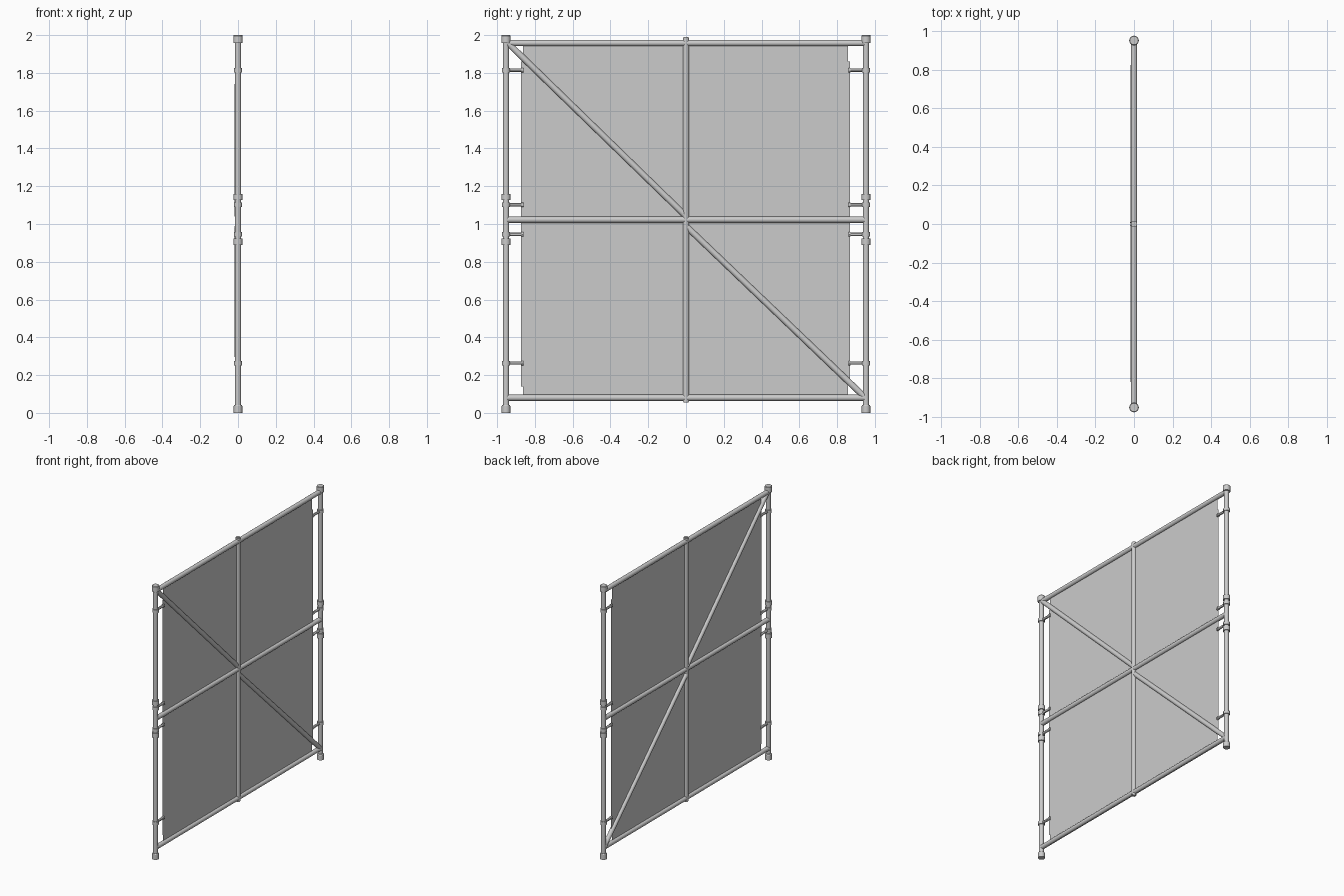
import bpy
import bmesh
from mathutils import Vector

if "Cube" in bpy.data.objects:
    bpy.data.objects.remove(bpy.data.objects["Cube"])

POST_Y = 0.953
R = 0.0165


def finish(bm, name):
    mesh = bpy.data.meshes.new(name)
    bmesh.ops.recalc_face_normals(bm, faces=bm.faces)
    bm.to_mesh(mesh)
    bm.free()
    ob = bpy.data.objects.new(name, mesh)
    bpy.context.collection.objects.link(ob)
    bpy.ops.object.select_all(action='DESELECT')
    bpy.context.view_layer.objects.active = ob
    ob.select_set(True)
    bpy.ops.object.shade_smooth_by_angle()
    return ob


def tube(name, a, b, r, r2=None, sides=16):
    """Capped round bar running from a to b."""
    a, b = Vector(a), Vector(b)
    bm = bmesh.new()
    bmesh.ops.create_cone(bm, cap_ends=True, segments=sides, radius1=r,
                          radius2=r if r2 is None else r2, depth=(b - a).length)
    rot = Vector((0, 0, 1)).rotation_difference(b - a).to_matrix()
    bmesh.ops.rotate(bm, verts=bm.verts, matrix=rot)
    bmesh.ops.translate(bm, verts=bm.verts, vec=(a + b) / 2)
    return finish(bm, name)


def lathe(name, y, profile):
    """Stack of rings (radius, z) around a vertical axis."""
    bm = bmesh.new()
    edges = []
    pts = [bm.verts.new((r, 0, z)) for r, z in profile]
    for p, q in zip(pts, pts[1:]):
        edges.append(bm.edges.new((p, q)))
    bmesh.ops.spin(bm, geom=pts + edges, cent=(0, 0, 0), axis=(0, 0, 1),
                   angle=6.283185307, steps=20, use_duplicate=False)
    bmesh.ops.remove_doubles(bm, verts=bm.verts, dist=1e-5)
    bmesh.ops.translate(bm, verts=bm.verts, vec=(0, y, 0))
    return finish(bm, name)


for side, s in (("left", -1), ("right", 1)):
    y = s * POST_Y
    # Corner post with foot, cap and two coupling collars
    tube(f"post_{side}", (0, y, 0.01), (0, y, 1.99), R)
    lathe(f"post_foot_{side}", y, [(0, 0), (0.023, 0), (0.023, 0.036), (0.019, 0.042), (0, 0.042)])
    lathe(f"post_cap_{side}", y, [(0, 1.958), (0.025, 1.958), (0.025, 1.996), (0.022, 2.0), (0, 2.0)])
    lathe(f"collar_upper_{side}", y, [(0, 1.128), (0.024, 1.128), (0.024, 1.160), (0, 1.160)])
    lathe(f"collar_lower_{side}", y, [(0, 0.890), (0.024, 0.890), (0.024, 0.924), (0, 0.924)])
    # Brackets tying the sheet to the post
    for i, z in enumerate((0.264, 0.945, 1.102, 1.815)):
        tube(f"bracket_clamp_{side}_{i}", (0, y, z - 0.012), (0, y, z + 0.012), 0.022)
        tube(f"bracket_arm_{side}_{i}", (0, y, z), (0, s * 0.866, z), 0.009, sides=12)
        tube(f"bracket_end_{side}_{i}", (0, s * 0.871, z), (0, s * 0.860, z), 0.012, sides=12)

# Horizontal rails
for name, z in (("bottom", 0.08), ("middle", 1.023), ("top", 1.958)):
    tube(f"rail_{name}", (0, -0.945, z), (0, 0.945, z), R)

# Central upright with end caps
tube("centre_upright", (0, 0, 0.06), (0, 0, 1.985), R)
tube("upright_cap_bottom", (0, 0, 0.054), (0, 0, 0.066), 0.013)
tube("upright_cap_top", (0, 0, 1.975), (0, 0, 1.99), 0.013)

# Diagonal braces, leaning slightly out where they meet the upright
tube("brace_upper", (0, -0.94, 1.955), (-0.003, -0.004, 1.045), R)
tube("brace_lower", (-0.003, 0.004, 0.985), (0, 0.945, 0.085), R)

# Infill sheet with small corner notches
outline = [(-0.864, 0.062), (0.858, 0.062), (0.858, 0.165), (0.869, 0.165),
           (0.869, 1.86), (0.858, 1.86), (0.858, 1.965), (-0.864, 1.965),
           (-0.864, 1.86), (-0.874, 1.86), (-0.874, 0.14), (-0.864, 0.14)]
bm = bmesh.new()
bm.faces.new([bm.verts.new((0, y, z)) for y, z in outline])
finish(bm, "infill_sheet")
